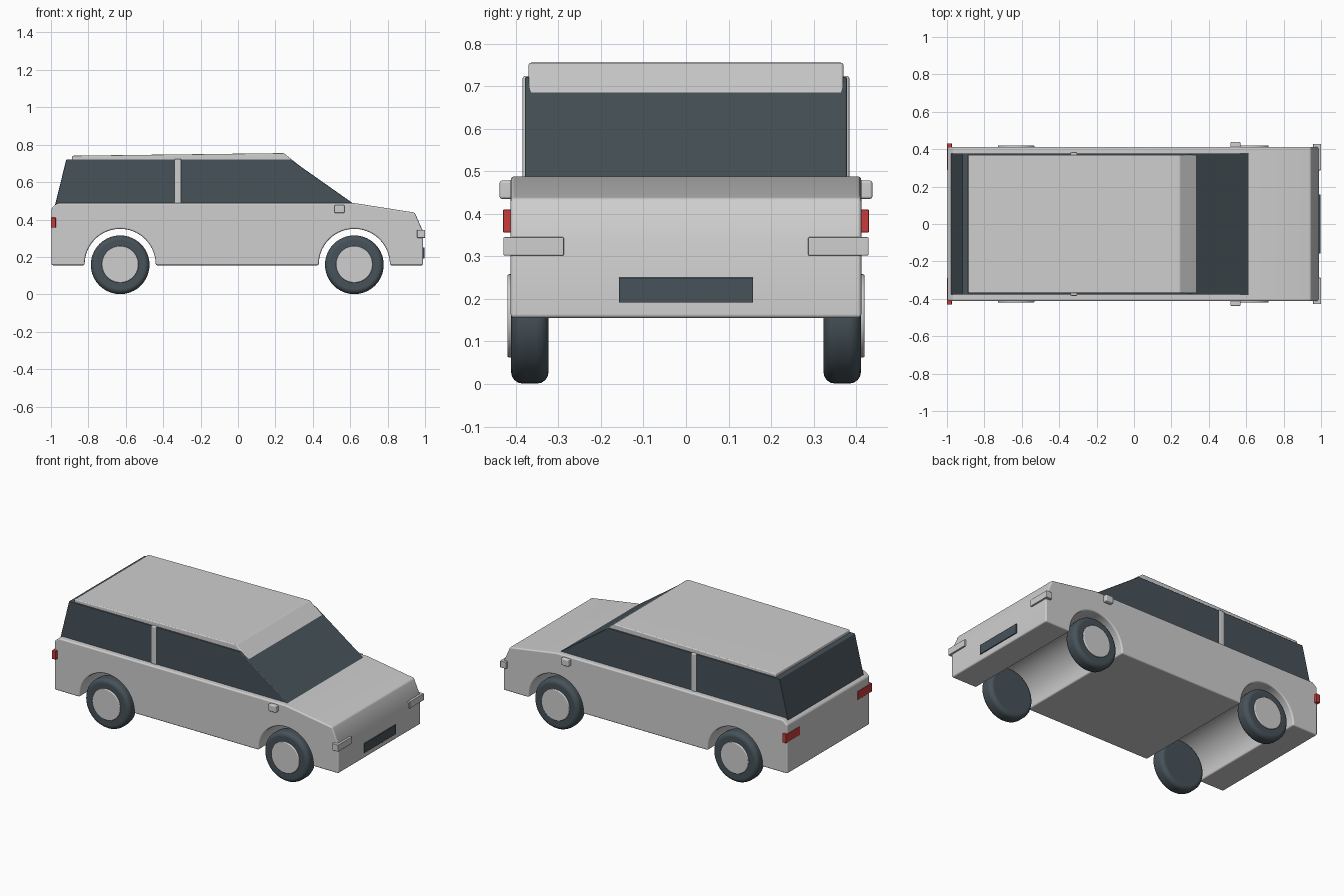
import bpy, bmesh, math
from mathutils import Matrix

if "Cube" in bpy.data.objects:
    bpy.data.objects.remove(bpy.data.objects["Cube"])


def material(name, rgb):
    m = bpy.data.materials.new(name)
    m.diffuse_color = (*rgb, 1)
    m.use_nodes = True
    m.node_tree.nodes["Principled BSDF"].inputs["Base Color"].default_value = m.diffuse_color
    return m


PAINT = material("light_grey_paint", (0.62, 0.62, 0.62))
DARK = material("dark_slate", (0.062, 0.085, 0.1))
RED = material("lamp_red", (0.58, 0.045, 0.045))


def finish(name, bm, mat, bevel, segments=3):
    """Round the sharp edges, then make a smooth-shaded object."""
    bmesh.ops.recalc_face_normals(bm, faces=bm.faces[:])
    edges = [e for e in bm.edges if e.calc_face_angle(0) > math.radians(25)]
    if bevel:
        bmesh.ops.bevel(bm, geom=edges, offset=bevel, segments=segments,
                        profile=0.5, affect='EDGES', clamp_overlap=True)
    mesh = bpy.data.meshes.new(name)
    bm.to_mesh(mesh)
    bm.free()
    mesh.shade_smooth()
    mesh.set_sharp_from_angle(angle=math.radians(36))
    mesh.materials.append(mat)
    ob = bpy.data.objects.new(name, mesh)
    bpy.context.collection.objects.link(ob)
    ob.modifiers.new("even_normals", 'WEIGHTED_NORMAL').keep_sharp = True
    return ob


def side_profile(name, points, half_width, mat, bevel):
    """Extrude an (x, z) outline across the car."""
    bm = bmesh.new()
    face = bm.faces.new([bm.verts.new((x, -half_width, z)) for x, z in points])
    ext = bmesh.ops.extrude_face_region(bm, geom=[face])
    verts = [v for v in ext["geom"] if isinstance(v, bmesh.types.BMVert)]
    bmesh.ops.translate(bm, verts=verts, vec=(0, 2 * half_width, 0))
    return finish(name, bm, mat, bevel)


def box(name, xs, ys, zs, mat, bevel):
    bm = bmesh.new()
    bmesh.ops.create_cube(bm, size=1)
    for v in bm.verts:
        for i, (lo, hi) in enumerate((xs, ys, zs)):
            v.co[i] = lo + (v.co[i] + 0.5) * (hi - lo)
    return finish(name, bm, mat, bevel)


def disc(name, x, z, y0, y1, radius, mat, bevel):
    bm = bmesh.new()
    bmesh.ops.create_cone(bm, cap_ends=True, segments=40, radius1=radius,
                          radius2=radius, depth=abs(y1 - y0))
    bmesh.ops.rotate(bm, verts=bm.verts, matrix=Matrix.Rotation(math.pi / 2, 3, 'X'))
    bmesh.ops.translate(bm, verts=bm.verts, vec=(x, (y0 + y1) / 2, z))
    return finish(name, bm, mat, bevel, 4)


AXLES = {"rear": -0.63, "front": 0.622}
WHEEL_Z, ARCH_R, FLOOR = 0.16, 0.19, 0.155


def arch(cx, n=28):
    a0 = math.asin((FLOOR - WHEEL_Z) / ARCH_R)
    angles = [math.pi - a0 - (math.pi - 2 * a0) * i / n for i in range(n + 1)]
    return [(cx + ARCH_R * math.cos(a), WHEEL_Z + ARCH_R * math.sin(a)) for a in angles]


# Lower body with both wheel arches running right across
outline = [(-0.997, FLOOR)] + arch(AXLES["rear"]) + arch(AXLES["front"])
outline += [(0.99, FLOOR), (0.99, 0.335), (0.945, 0.437), (0.62, 0.488),
            (-0.965, 0.488), (-0.997, 0.462)]
side_profile("body", outline, 0.412, PAINT, 0.009)

# Glasshouse and the roof panel that folds down over the windscreen
side_profile("glasshouse", [(-0.98, 0.47), (-0.918, 0.722), (0.28, 0.722), (0.638, 0.47)],
             0.378, DARK, 0.004)
side_profile("roof", [(-0.89, 0.70), (-0.886, 0.741), (0.245, 0.755),
                      (0.375, 0.651), (0.2, 0.69)], 0.37, PAINT, 0.006)

# Number plate panel
box("front_plate", (0.98, 0.996), (-0.158, 0.158), (0.191, 0.25), DARK, 0.001)

for s, side in ((-1, "right"), (1, "left")):
    def span(a, b):
        return tuple(sorted((s * a, s * b)))

    # Wheels
    for end, x in AXLES.items():
        disc(f"{end}_{side}_tyre", x, 0.158, s * 0.323, s * 0.411, 0.157, DARK, 0.027)
        disc(f"{end}_{side}_hubcap", x, 0.16, s * 0.37, s * 0.42, 0.098, PAINT, 0.005)
    # Side pillar, mirror and lamps
    box(f"{side}_pillar", (-0.339, -0.304), span(0.36, 0.384), (0.47, 0.724), PAINT, 0.006)
    box(f"{side}_mirror", (0.516, 0.57), span(0.40, 0.438), (0.435, 0.478), PAINT, 0.006)
    box(f"{side}_headlight", (0.958, 1.0), span(0.287, 0.429), (0.302, 0.345), PAINT, 0.003)
    box(f"{side}_tail_light", (-1.0, -0.974), span(0.288, 0.43), (0.356, 0.41), RED, 0.002)
